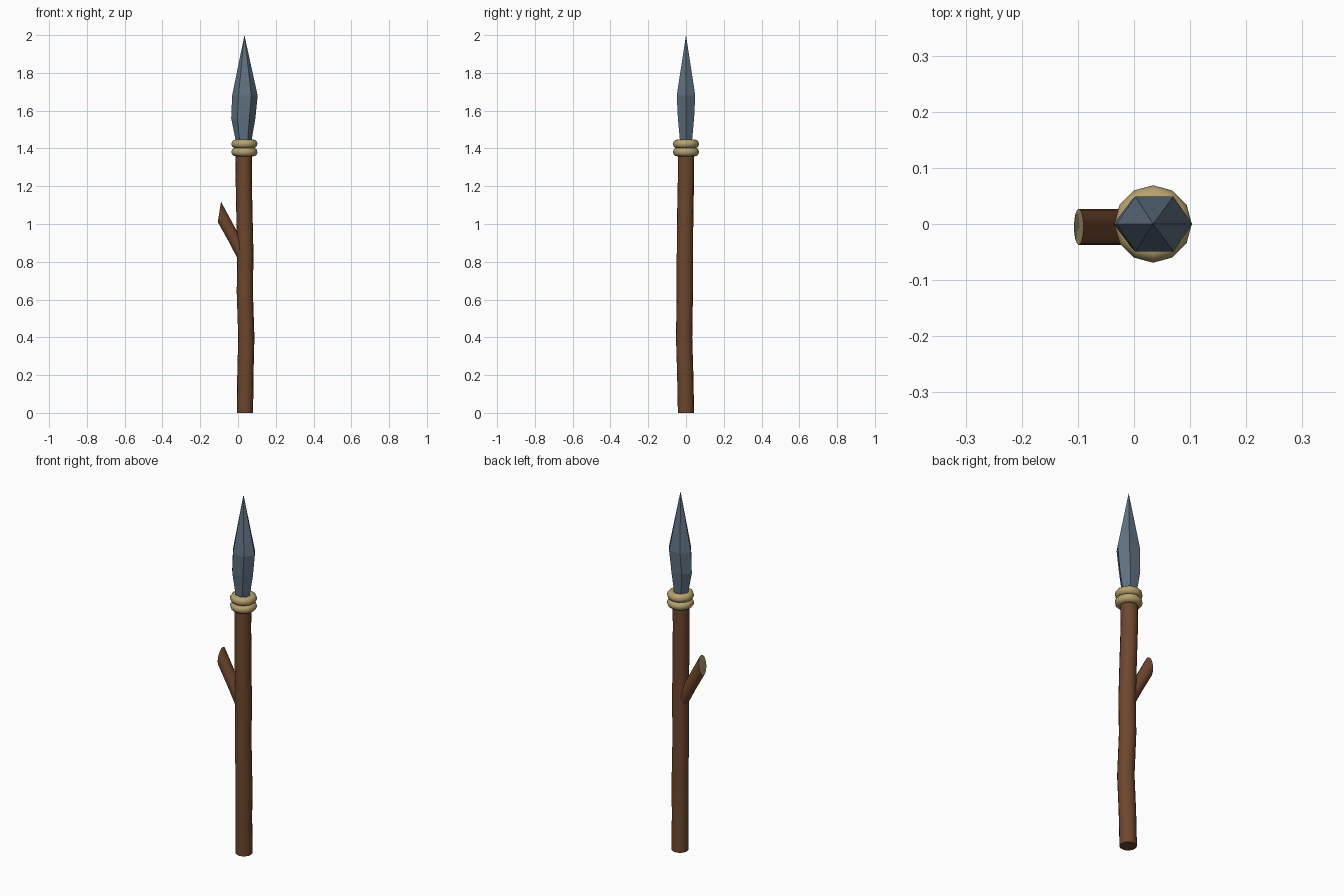
import bpy, bmesh, math
from mathutils import Vector

if "Cube" in bpy.data.objects:
    bpy.data.objects.remove(bpy.data.objects["Cube"])


def material(name, rgb):
    m = bpy.data.materials.new(name)
    m.diffuse_color = (*rgb, 1)
    m.use_nodes = True
    m.node_tree.nodes["Principled BSDF"].inputs["Base Color"].default_value = m.diffuse_color
    return m


bark = material("brown bark", (0.155, 0.062, 0.026))
cut_wood = material("pale cut wood", (0.45, 0.35, 0.17))
rope = material("tan rope", (0.47, 0.36, 0.16))
steel = material("blue grey stone", (0.115, 0.165, 0.22))


def ring(c, u, v, n):
    """Elliptical ring of n points round c with half-axes u and v."""
    c, u, v = Vector(c), Vector(u), Vector(v)
    return [c + u * math.cos(2 * math.pi * i / n) + v * math.sin(2 * math.pi * i / n)
            for i in range(n)]


def loft(name, rings, mats, end_mat=0, tip=None, smooth=True):
    """Skin a stack of rings, closing both ends (or joining to a tip)."""
    bm = bmesh.new()
    rows = [[bm.verts.new(p) for p in r] for r in rings]
    n = len(rows[0])
    for a, b in zip(rows, rows[1:]):
        for i in range(n):
            j = (i + 1) % n
            bm.faces.new((a[i], a[j], b[j], b[i]))
    bm.faces.new(rows[0])
    if tip:
        t = bm.verts.new(tip)
        for i in range(n):
            bm.faces.new((rows[-1][i], rows[-1][(i + 1) % n], t))
    else:
        bm.faces.new(rows[-1]).material_index = end_mat
    bmesh.ops.recalc_face_normals(bm, faces=bm.faces)
    me = bpy.data.meshes.new(name)
    bm.to_mesh(me)
    bm.free()
    ob = bpy.data.objects.new(name, me)
    bpy.context.collection.objects.link(ob)
    for m in mats:
        me.materials.append(m)
    if smooth:
        shade(ob)
    return ob


def shade(ob):
    bpy.ops.object.select_all(action='DESELECT')
    ob.select_set(True)
    bpy.context.view_layer.objects.active = ob
    bpy.ops.object.shade_smooth_by_angle(angle=math.radians(40))


# Slightly crooked shaft: centre x, y, z
path = [(0.037, 0, 0), (0.039, -0.004, 0.2), (0.044, -0.01, 0.4), (0.036, -0.006, 0.64),
        (0.039, -0.006, 0.84), (0.034, -0.004, 1.05), (0.030, 0, 1.25), (0.031, 0, 1.42)]
R = 0.043
loft("shaft", [ring(c, (R, 0, 0), (0, R, 0), 16) for c in path], [bark])

# Branch stub with a steep slanted cut
r = 0.032
loft("branch_stub", [ring((0.03, -0.005, 0.825), (0.028, 0, 0.016), (0, r, 0), 16),
                     ring((-0.025, -0.005, 0.93), (0.028, 0, 0.016), (0, r, 0), 16),
                     ring((-0.0985, -0.005, 1.064), (0.0085, 0, 0.054), (0, r, 0), 16)],
     [bark, cut_wood], end_mat=1)

# Two rope bindings
for label, z in (("lower", 1.381), ("upper", 1.424)):
    bpy.ops.mesh.primitive_torus_add(major_segments=12, minor_segments=12,
                                     major_radius=0.046, minor_radius=0.023,
                                     location=(0.034, 0, z))
    ob = bpy.context.object
    ob.name = label + "_binding"
    ob.data.materials.append(rope)
    shade(ob)

# Six-sided blade: z, left x, right x, half depth of the ridges
sections = [(1.42, -0.008, 0.068, 0.03), (1.56, -0.036, 0.092, 0.043),
            (1.68, -0.031, 0.104, 0.049)]
rings = [ring(((a + b) / 2, 0, z), ((b - a) / 2, 0, 0), (0, d / math.sin(math.pi / 3), 0), 6)
         for z, a, b, d in sections]
loft("blade", rings, [steel], tip=(0.034, 0, 2.0), smooth=False)
